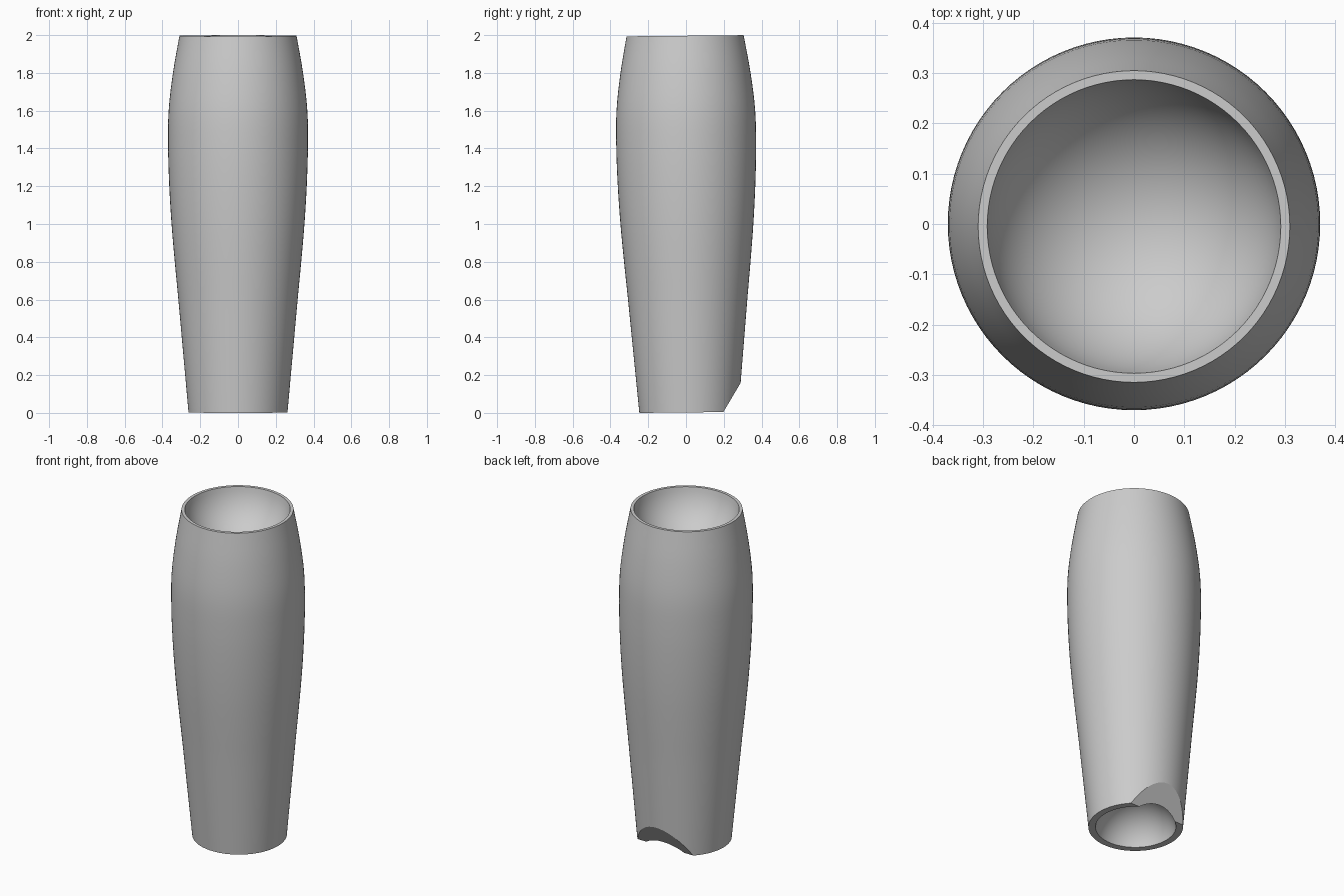
import bpy, bmesh, math
from mathutils import Vector, Matrix

cube = bpy.data.objects.get("Cube")
if cube:
    bpy.data.objects.remove(cube, do_unlink=True)

HEIGHT = 1.994
STEPS = 96


def make_material(name, colour):
    mat = bpy.data.materials.new(name)
    mat.use_nodes = True
    mat.diffuse_color = colour
    mat.node_tree.nodes["Principled BSDF"].inputs["Base Color"].default_value = colour
    return mat


def smooth_path(points, parts=4):
    """Catmull-Rom curve through (radius, height) points."""
    pts = [Vector(p) for p in points]
    pts = [2 * pts[0] - pts[1]] + pts + [2 * pts[-1] - pts[-2]]
    out = []
    for a, b, c, d in zip(pts, pts[1:], pts[2:], pts[3:]):
        for i in range(parts):
            t = i / parts
            out.append(0.5 * (2 * b + (c - a) * t + (2 * a - 5 * b + 4 * c - d) * t**2
                              + (3 * b - a - 3 * c + d) * t**3))
    return out + [pts[-2]]


def hollow(radius, depth, base, direction, rings=16):
    """Spherical hollow from its centre out to its rim."""
    ball = (radius**2 + depth**2) / (2 * depth)
    limit = math.acos((ball - depth) / ball)
    angles = [limit * i / rings for i in range(rings + 1)]
    return [Vector((ball * math.sin(a),
                    base + direction * (depth - ball + ball * math.cos(a))))
            for a in angles]


# Revolved profile: lower hollow, outer wall, upper hollow
wall = smooth_path([(0.262, 0), (0.28, 0.2), (0.298, 0.4), (0.316, 0.6), (0.335, 0.8),
                    (0.352, 1.0), (0.364, 1.2), (0.37, 1.4), (0.367, 1.6),
                    (0.344, 1.8), (0.31, HEIGHT)])
profile = hollow(0.223, 0.18, 0, 1) + wall + hollow(0.292, 0.25, HEIGHT, -1)[::-1]

bm = bmesh.new()
verts = [bm.verts.new((p.x, 0, p.y)) for p in profile]
edges = [bm.edges.new(pair) for pair in zip(verts, verts[1:])]
bmesh.ops.spin(bm, geom=verts + edges, axis=(0, 0, 1), cent=(0, 0, 0),
               angle=math.tau, steps=STEPS, use_merge=True)
bmesh.ops.remove_doubles(bm, verts=bm.verts, dist=0.0001)

# Slight backward lean
bm.transform(Matrix.Translation((0, 0.015, 0.0026)) @ Matrix.Rotation(0.01, 4, "X"))

# Flat chamfer across the lower back edge
cut = bmesh.ops.bisect_plane(bm, geom=bm.verts[:] + bm.edges[:] + bm.faces[:],
                             plane_co=(0, 0.2, 0.008), plane_no=(0, 0.152, -0.09),
                             clear_outer=True)
rim = [e for e in cut["geom_cut"] if isinstance(e, bmesh.types.BMEdge)]
bmesh.ops.holes_fill(bm, edges=rim, sides=0)
bmesh.ops.recalc_face_normals(bm, faces=bm.faces)

mesh = bpy.data.meshes.new("hollow_grip")
bm.to_mesh(mesh)
bm.free()
grip = bpy.data.objects.new("hollow_grip", mesh)
bpy.context.collection.objects.link(grip)
mesh.materials.append(make_material("light_grey", (0.6, 0.6, 0.6, 1)))

bpy.ops.object.select_all(action="DESELECT")
grip.select_set(True)
bpy.context.view_layer.objects.active = grip
bpy.ops.object.shade_smooth_by_angle(angle=math.radians(20))
